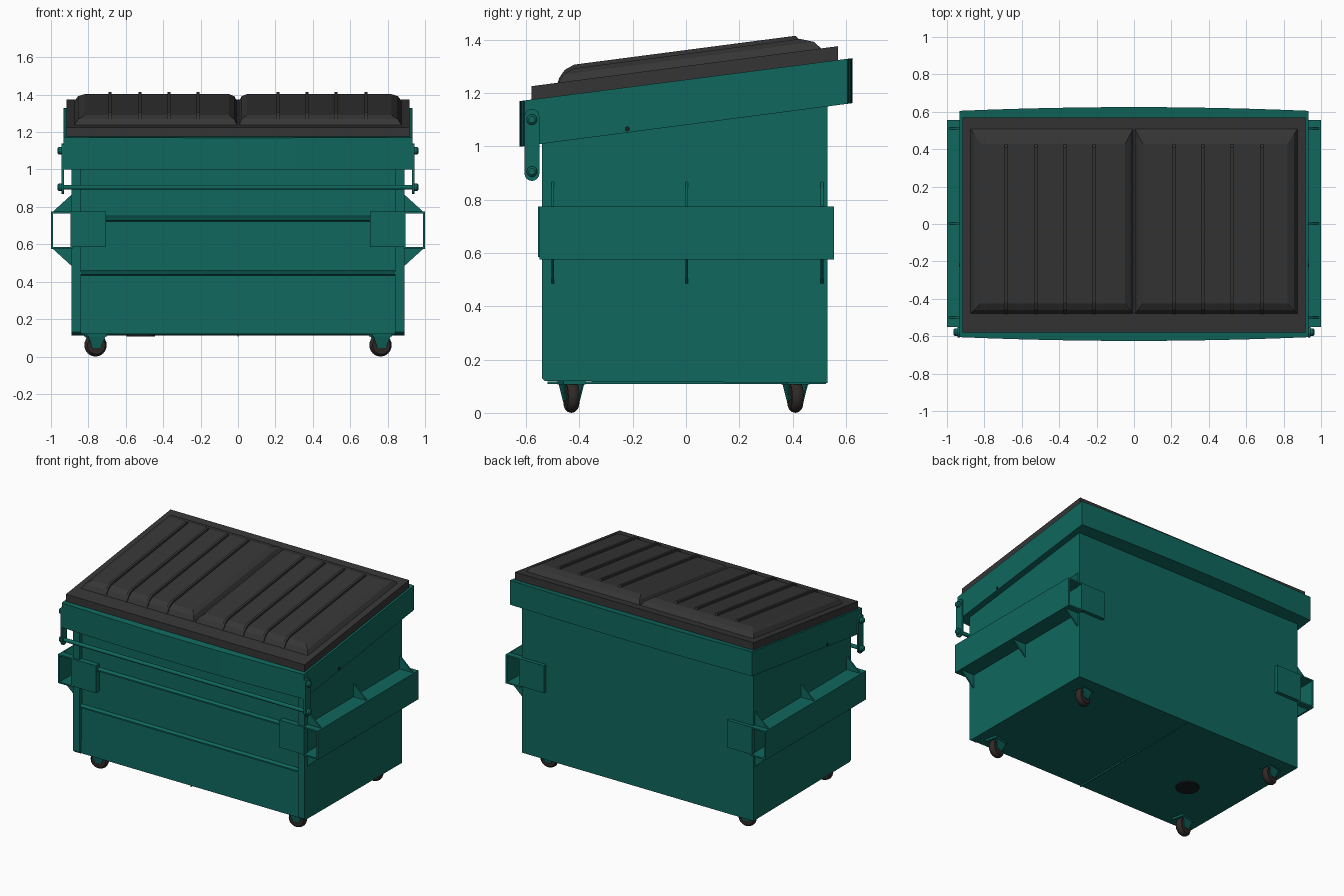
import bpy, bmesh, math
from mathutils import Matrix, Vector

if "Cube" in bpy.data.objects:
    bpy.data.objects.remove(bpy.data.objects["Cube"])


def material(name, rgb):
    m = bpy.data.materials.new(name)
    m.diffuse_color = (*rgb, 1)
    m.use_nodes = True
    m.node_tree.nodes["Principled BSDF"].inputs["Base Color"].default_value = m.diffuse_color
    return m


GREEN = material("teal green paint", (0.0048, 0.135, 0.110))
LID = material("dark grey plastic", (0.036, 0.036, 0.036))
RUBBER = material("wheel rubber", (0.028, 0.023, 0.021))
DARK = material("dark hole", (0.008, 0.012, 0.012))


def loft(name, rings, mat, smooth=False):
    """Skin a list of equal-length point rings and cap both ends."""
    bm = bmesh.new()
    rows = [[bm.verts.new(p) for p in r] for r in rings]
    n = len(rows[0])
    for a, b in zip(rows, rows[1:]):
        for i in range(n):
            j = (i + 1) % n
            bm.faces.new((a[i], a[j], b[j], b[i]))
    bm.faces.new(rows[0])
    bm.faces.new(rows[-1])
    bmesh.ops.recalc_face_normals(bm, faces=bm.faces)
    me = bpy.data.meshes.new(name)
    bm.to_mesh(me)
    bm.free()
    me.materials.append(mat)
    if smooth:
        me.polygons.foreach_set("use_smooth", [True] * len(me.polygons))
        me.set_sharp_from_angle(angle=math.radians(40))
    ob = bpy.data.objects.new(name, me)
    bpy.context.collection.objects.link(ob)
    return ob


def prism_x(name, yz, x0, x1, mat):
    return loft(name, [[(x, y, z) for y, z in yz] for x in (x0, x1)], mat)


def prism_y(name, xz, y0, y1, mat):
    return loft(name, [[(x, y, z) for x, z in xz] for y in (y0, y1)], mat)


def box(name, x0, x1, y0, y1, z0, z1, mat):
    return prism_x(name, [(y0, z0), (y1, z0), (y1, z1), (y0, z1)], x0, x1, mat)


def lathe(name, profile, centre, axis, mat, n=20):
    """Turn (radius, distance) pairs about an axis through centre."""
    rot = Vector((0, 0, 1)).rotation_difference(Vector(axis)).to_matrix()
    rings = [[Vector(centre) + rot @ Vector((r * math.cos(t), r * math.sin(t), d))
              for t in (2 * math.pi * k / n for k in range(n))] for r, d in profile]
    return loft(name, rings, mat, True)


def lid_z(y):
    return 1.301 + 0.1304 * y


# Bin body with two pressed ridges on the front
front = [(-.517, 1.06), (-.517, .750), (-.538, .741), (-.538, .731), (-.517, .722),
         (-.517, .460), (-.538, .451), (-.538, .441), (-.517, .432), (-.525, .12)]
prism_x("bin_body", front + [(.53, .112), (.53, 1.19)], -.845, .845, GREEN)
for s in (-1, 1):
    prism_x("side_wall", [(-.54, 1.06), (-.54, .13), (-.53, .12), (.53, .112), (.53, 1.19)],
            s * .84, s * .89, GREEN)

# Sloped collar around the top, bowed slightly at front and back
N = 12
bow = [(-.932 + 1.864 * k / N, .605 + .02 * (1 - (2 * k / N - 1) ** 2)) for k in range(N + 1)]
plan = [(x, -y) for x, y in bow] + [(x, y) for x, y in reversed(bow)]
loft("top_collar", [[(x, y, 1.08 + .131 * y) for x, y in plan],
                    [(x, y, 1.25 + .129 * y) for x, y in plan]], GREEN)

# Lid slab
prism_x("lid_base", [(-.58, 1.172), (-.58, lid_z(-.58)), (.57, lid_z(.57)), (.57, 1.322)],
        -.918, .918, LID)

for s in (-1, 1):
    # Raised lid panel
    rings = []
    for inset, h in ((0, -.01), (.002, 0), (.02, .028), (.055, .046)):
        x0, x1 = .004 + inset * .8, .875 - inset
        y0, y1 = -.48 + inset, .51 - inset * 1.5
        rings.append([(s * x, y, lid_z(y) + h)
                      for x, y in ((x0, y0), (x1, y0), (x1, y1), (x0, y1))])
    loft("lid_panel", rings, LID)
    # Lid ribs
    path = [(-.485, -.01), (-.475, .018), (-.455, .045), (-.42, .060),
            (.41, .060), (.425, .045), (.425, -.01)]
    for x in (.215, .37, .525, .685):
        prism_x("lid_rib", [(y, lid_z(y) + h) for y, h in path],
                s * x - .008, s * x + .008, LID)

    # Fork pocket: open-ended channel along the side
    box("pocket_outer_wall", s * .988, s * 1.0, -.55, .555, .575, .775, GREEN)
    box("pocket_top", s * .885, s * .99, -.55, .555, .765, .775, GREEN)
    box("pocket_bottom", s * .885, s * .99, -.55, .555, .575, .585, GREEN)
    # Plates that wrap the pocket onto the front and back
    box("pocket_front_plate", s * .705, s * .895, -.555, -.51, .585, .775, GREEN)
    box("pocket_back_plate", s * .705, s * .895, .52, .555, .585, .775, GREEN)
    # Triangular gussets above and below the pocket
    for y in (-.5, .003, .51):
        for z, tip in ((.77, .87), (.58, .48)):
            prism_y("pocket_gusset", [(s * .885, z), (s * .995, z), (s * .885, tip)],
                    y - .005, y + .005, GREEN)

    # Lock bar link with rounded ends
    link = [(-.578 + .028 * math.cos(t), (1.112 if k < 9 else .898) + .028 * math.sin(t))
            for k in range(18)
            for t in [math.pi * (k if k < 9 else k - 1) / 8]]
    prism_x("bar_link", link, s * .930, s * .943, GREEN)
    for z in (1.10, .905):
        lathe("link_bolt", [(.02, 0), (.02, .018), (.012, .026)],
              (s * .94, -.578, z), (s, 0, 0), GREEN, 12)
    # Small hole in the collar side
    lathe("collar_hole", [(.01, 0), (.01, .004)], (s * .931, -.22, 1.065), (s, 0, 0), DARK, 10)

    # Swivel casters
    for y in (-.43, .41):
        parts = [
            lathe("caster_wheel", [(.02, -.026), (.035, -.02), (.048, -.022), (.058, -.012),
                                   (.061, 0), (.058, .012), (.048, .022), (.035, .02),
                                   (.02, .026)], (0, 0, .061), (0, 1, 0), RUBBER, 24),
            box("caster_plate", -.055, .055, -.042, .042, .106, .122, GREEN)]
        for c in (-1, 1):
            cheek = [[(-.05, c * (.040 + e), .115), (.05, c * (.040 + e), .115),
                      (.022, c * (.028 + e), .045), (-.022, c * (.028 + e), .045)]
                     for e in (-.006, 0)]
            parts.append(loft("caster_cheek", cheek, GREEN))
        for ob in parts:
            ob.matrix_world = (Matrix.Translation((s * .762, y, 0))
                               @ Matrix.Rotation(math.radians(12), 4, 'Z'))

# Lock bar across the front
lathe("front_lock_bar", [(.013, -.962), (.013, .962)], (0, -.578, .905), (1, 0, 0), GREEN, 12)

# Floor seam and drain
box("floor_seam", -.003, .003, -.52, .525, .108, .118, GREEN)
lathe("drain_cover", [(.075, 0), (.075, .012)], (-.52, -.10, .108), (0, 0, 1), DARK, 20)
